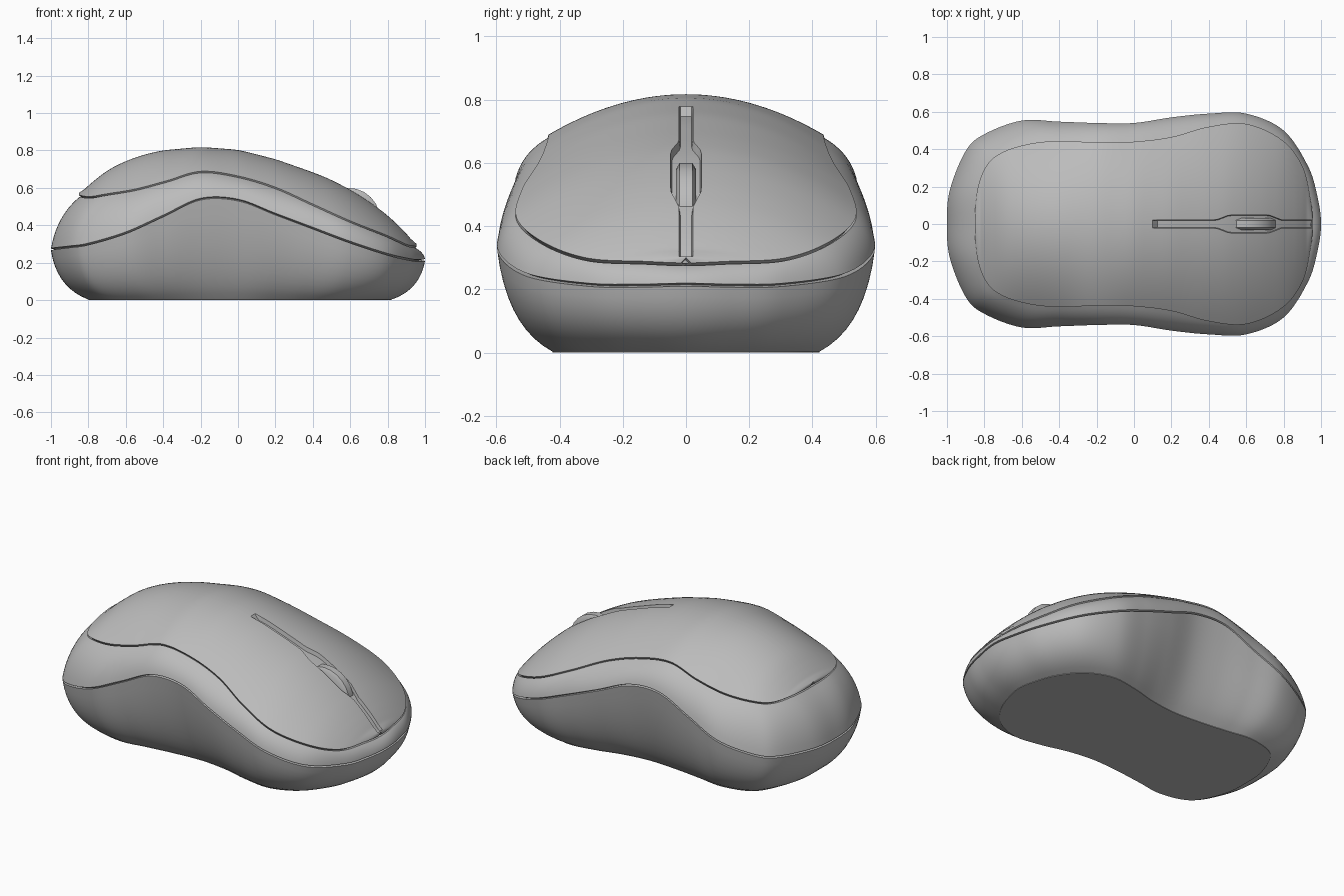
import bpy, bmesh, math
from mathutils import Vector

if "Cube" in bpy.data.objects:
    bpy.data.objects.remove(bpy.data.objects["Cube"])

grey = bpy.data.materials.new("soft_grey")
grey.diffuse_color = (0.5, 0.5, 0.5, 1)
grey.use_nodes = True
grey.node_tree.nodes["Principled BSDF"].inputs["Base Color"].default_value = grey.diffuse_color

# Half outlines from tail (-x) to nose (+x): lower seam, upper seam, base
LOWER = [(-1, 0, .27), (-.985, .18, .275), (-.9, .39, .285), (-.8, .48, .30),
         (-.6, .553, .36), (-.4, .547, .45), (-.2, .54, .54), (0, .54, .535),
         (.2, .57, .46), (.4, .59, .385), (.6, .59, .31), (.8, .50, .245),
         (.93, .31, .215), (.98, .15, .212), (1, 0, .215)]
UPPER = [(-.85, 0, .555), (-.84, .17, .555), (-.79, .31, .55), (-.70, .385, .565),
         (-.55, .43, .59), (-.38, .445, .635), (-.2, .435, .685), (0, .44, .66),
         (.2, .465, .60), (.4, .52, .51), (.6, .535, .42), (.79, .45, .345),
         (.9, .31, .295), (.945, .13, .285), (.955, 0, .28)]
BASE = [(-.80, 0, 0), (-.79, .14, 0), (-.73, .29, 0), (-.65, .36, 0),
        (-.5, .39, 0), (-.35, .37, 0), (-.18, .35, 0), (0, .34, 0),
        (.17, .36, 0), (.33, .40, 0), (.5, .42, 0), (.65, .36, 0),
        (.75, .24, 0), (.8, .11, 0), (.82, 0, 0)]
# Centre line of the top shell (x, z)
SPINE = [(-.85, .56), (-.8, .61), (-.7, .69), (-.6, .74), (-.5, .775), (-.4, .797),
         (-.2, .815), (0, .80), (.2, .75), (.4, .68), (.5, .64), (.6, .588),
         (.7, .525), (.8, .45), (.9, .355), (.955, .284)]
# Half width of the wheel slot along x
SLOT = [(.13, .018), (.44, .018), (.51, .045), (.72, .045), (.79, .018), (1, .018)]


def smooth(points, steps=8):
    """Catmull-Rom curve through the points, mirrored across y at the ends."""
    p = [Vector(q) for q in points]
    flip = lambda v: Vector((v.x, -v.y, v.z))
    p = [flip(p[1])] + p + [flip(p[-2])]
    out = []
    for i in range(1, len(p) - 2):
        a, b, c, d = p[i - 1:i + 3]
        for s in range(steps):
            t = s / steps
            out.append(.5 * (2 * b + (c - a) * t + (2 * a - 5 * b + 4 * c - d) * t * t
                             + (3 * b - a - 3 * c + d) * t ** 3))
    out.append(p[-2])
    return out


def lookup(table, x):
    """Smooth interpolation in a table of (x, value)."""
    if x <= table[0][0]:
        return table[0][1]
    for i in range(len(table) - 1):
        (x0, v0), (x1, v1) = table[i], table[i + 1]
        if x <= x1:
            return v0 + (v1 - v0) * (x - x0) / (x1 - x0)
    return table[-1][1]


def spine(x):
    return sum(lookup(SPINE, x + d) for d in (-.03, 0, .03)) / 3


def make(name, rows, closed, angle=32):
    """Skin a grid of points into a mesh object."""
    bm = bmesh.new()
    grid = [[bm.verts.new(p) for p in r] for r in rows]
    n = len(grid)
    for i in range(n if closed else n - 1):
        a, b = grid[i], grid[(i + 1) % n]
        for j in range(len(a) - 1):
            bm.faces.new((a[j], b[j], b[j + 1], a[j + 1]))
    bmesh.ops.remove_doubles(bm, verts=bm.verts, dist=1e-5)
    bmesh.ops.recalc_face_normals(bm, faces=bm.faces)
    return finish(name, bm, angle)


def finish(name, bm, angle=32):
    me = bpy.data.meshes.new(name)
    bm.to_mesh(me)
    bm.free()
    me.materials.append(grey)
    ob = bpy.data.objects.new(name, me)
    bpy.context.collection.objects.link(ob)
    bpy.ops.object.select_all(action='DESELECT')
    ob.select_set(True)
    bpy.context.view_layer.objects.active = ob
    bpy.ops.object.shade_smooth_by_angle(angle=math.radians(angle))
    return ob


def ring(half):
    """Full loop of profiles from the y >= 0 half."""
    return half + [[Vector((p.x, -p.y, p.z)) for p in r] for r in half[-2:0:-1]]


def bezier(a, c, b, n=9):
    return [a * (1 - t) ** 2 + c * 2 * t * (1 - t) + b * t * t
            for t in (k / n for k in range(n + 1))]


def inward(p, drop):
    return Vector((p.x * .975, p.y * .975, p.z - drop))


low, upp, base = smooth(LOWER), smooth(UPPER), smooth(BASE)
gap = Vector((0, 0, .005))

# Lower body and middle band, with a V groove at each seam
body, band = [], []
for L, U, B in zip(low, upp, base):
    f = .85 - .2 * math.exp(-(L.x / .35) ** 2)
    c = B.lerp(L, f)
    c.z = .25 * L.z
    body.append(bezier(B + Vector((0, 0, .003)), c, L - gap) + [inward(L, 0)])
    c = U.lerp(L, .8)
    c.z = L.z + .63 * (U.z - L.z)
    band.append([inward(L, 0)] + bezier(L + gap, c, U - gap) + [inward(U, .01)])
make("lower_body", ring(body), True)
make("middle_band", ring(band), True)

# Top shell, with the wheel slot pressed into its centre line
rows = []
for U in upp:
    ys, top = U.y, max(spine(U.x), U.z)
    w = min(lookup(SLOT, U.x), ys * .3)
    depth = .025 if .12 < U.x < .95 else 0

    def surf(y, d=0):
        u = y / ys if ys > 1e-6 else 0
        return Vector((U.x, y, U.z + .004 + (top - U.z) * (1 - u * u) - d))
    wall = min(w + .004, ys * .4)
    half = [surf(w, depth)] + [surf(wall + (ys - wall) * k / 16) for k in range(17)]
    half.append(inward(U, .01))
    rows.append([Vector((p.x, -p.y, p.z)) for p in reversed(half)]
                + [surf(0, depth)] + half)
make("top_shell", rows, False)

# Base plate
bm = bmesh.new()
outline = [r[0] for r in ring([[p] for p in base])]
face = bm.faces.new([bm.verts.new(p) for p in outline])
ext = bmesh.ops.extrude_face_region(bm, geom=[face])
for v in ext["geom"]:
    if isinstance(v, bmesh.types.BMVert):
        v.co.z += .004
bmesh.ops.recalc_face_normals(bm, faces=bm.faces)
finish("base_plate", bm)

# Scroll wheel: turned profile about the y axis
profile = [(-.032, .0), (-.032, .15), (-.02, .17), (.02, .17), (.032, .15), (.032, 0)]
rows = []
for k in range(24):
    a = math.tau * k / 24
    rows.append([Vector((.59 + r * math.cos(a), y, .43 + r * math.sin(a)))
                 for y, r in profile])
make("scroll_wheel", rows, True)
